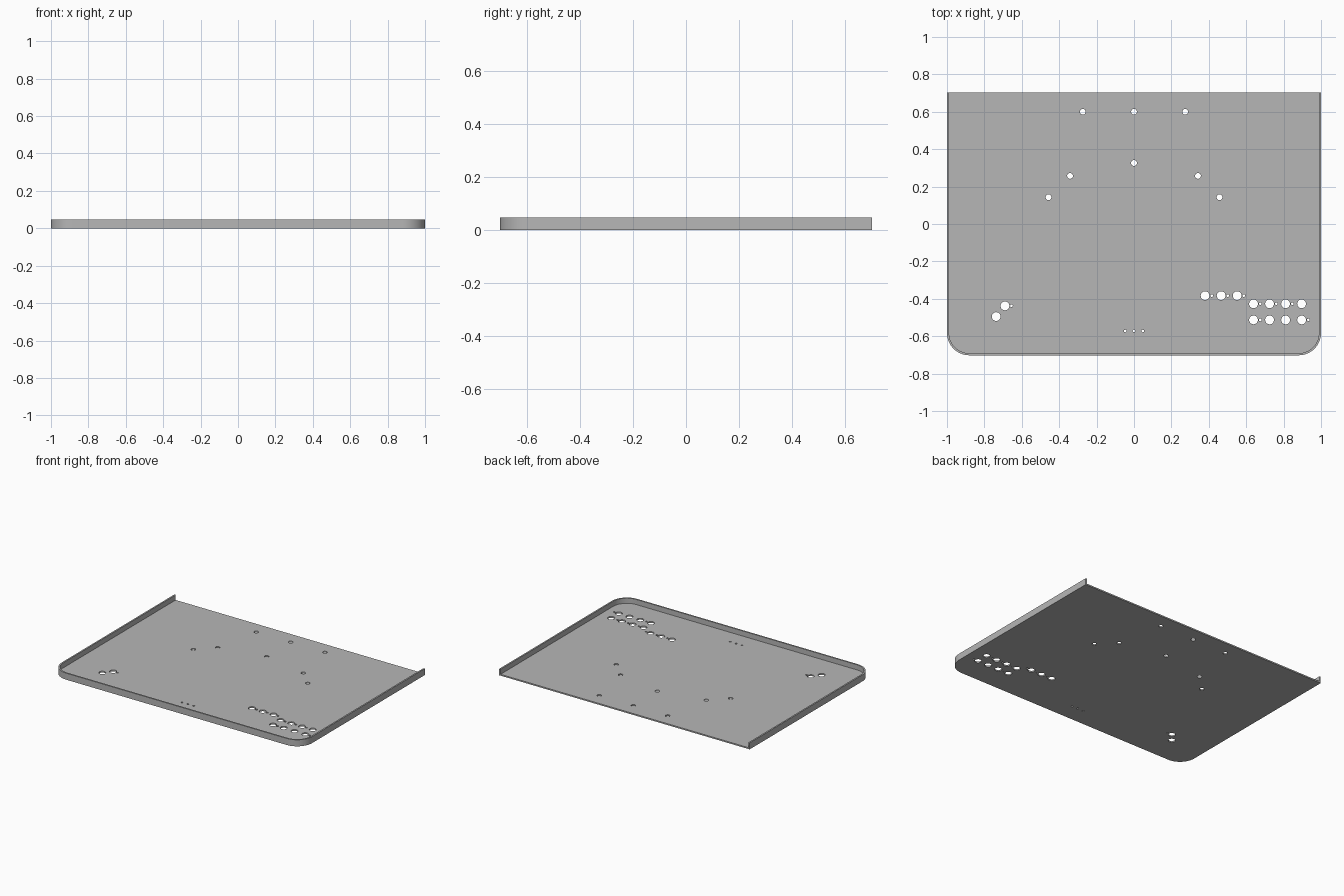
import bpy, bmesh, math

if "Cube" in bpy.data.objects:
    bpy.data.objects.remove(bpy.data.objects["Cube"])

W, D, H = 1.0, 0.702, 0.047      # half width, half depth, height
WALL, FLOOR, R = 0.011, 0.010, 0.12

grey = bpy.data.materials.new("plain grey")
grey.diffuse_color = (0.47, 0.47, 0.47, 1)
grey.use_nodes = True
grey.node_tree.nodes["Principled BSDF"].inputs["Base Color"].default_value = grey.diffuse_color


def arc(cx, cy, r, a0, a1, n):
    return [(cx + r * math.cos(math.radians(a0 + (a1 - a0) * i / n)),
             cy + r * math.sin(math.radians(a0 + (a1 - a0) * i / n))) for i in range(n + 1)]


def tray_outline(inset, back):
    """Rectangle with two rounded front corners, counter-clockwise."""
    w, f, r = W - inset, -D + inset, R - inset
    return ([(w, back), (-w, back)]
            + arc(-w + r, f + r, r, 180, 270, 16)
            + arc(w - r, f + r, r, 270, 360, 16))


def prism(name, outlines, z0, z1):
    """Extrude closed outlines straight up into one object."""
    bm = bmesh.new()
    for pts in outlines:
        low = [bm.verts.new((x, y, z0)) for x, y in pts]
        high = [bm.verts.new((x, y, z1)) for x, y in pts]
        bm.faces.new(low[::-1])
        bm.faces.new(high)
        for i in range(len(pts)):
            j = (i + 1) % len(pts)
            bm.faces.new((low[i], low[j], high[j], high[i]))
    bmesh.ops.recalc_face_normals(bm, faces=bm.faces)
    me = bpy.data.meshes.new(name)
    bm.to_mesh(me)
    bm.free()
    me.materials.append(grey)
    ob = bpy.data.objects.new(name, me)
    bpy.context.collection.objects.link(ob)
    return ob


# Mounting holes, mirrored left and right
mount = [(0, 0.60), (0, 0.326)]
for x, y in [(0.274, 0.60), (0.342, 0.257), (0.457, 0.143)]:
    mount += [(x, y), (-x, y)]

# Button holes: three-button row, two four-button rows, left pair
step = 0.0857
button = [(0.38 + step * i, -0.383) for i in range(3)]
button += [(0.639 + step * i, y) for i in range(4) for y in (-0.427, -0.513)]
button += [(-0.737, -0.495), (-0.69, -0.438)]

# Small indicator holes beside the buttons and at the front centre
small = [(0.416 + step * i, -0.383) for i in range(3)]
small += [(0.675 + step * i, -0.427) for i in range(3)]
small += [(0.675, -0.513), (0.932, -0.513), (-0.655, -0.438)]
small += [(x, -0.572) for x in (-0.047, 0, 0.047)]


def circles(points, r, n):
    return [arc(x, y, r, 0, 360, n)[:-1] for x, y in points]


# Tray: solid block, hollowed and open at the back, then drilled
tray = prism("tray", [tray_outline(0, D)], 0, H)
hollow = prism("hollow_cutter", [tray_outline(WALL, D + 0.1)], FLOOR, H + 0.1)
holes = prism("hole_cutter",
              circles(mount, 0.0155, 24) + circles(button, 0.0235, 24) + circles(small, 0.007, 16),
              -0.1, H + 0.2)

for cutter in (hollow, holes):
    mod = tray.modifiers.new(cutter.name, 'BOOLEAN')
    mod.operation = 'DIFFERENCE'
    mod.solver = 'EXACT'
    mod.object = cutter

# Bake the cuts and drop the cutters
dg = bpy.context.evaluated_depsgraph_get()
baked = bpy.data.meshes.new_from_object(tray.evaluated_get(dg))
tray.modifiers.clear()
tray.data = baked
for cutter in (hollow, holes):
    bpy.data.objects.remove(cutter)

bpy.context.view_layer.objects.active = tray
tray.select_set(True)
bpy.ops.object.shade_smooth_by_angle(angle=math.radians(30))
